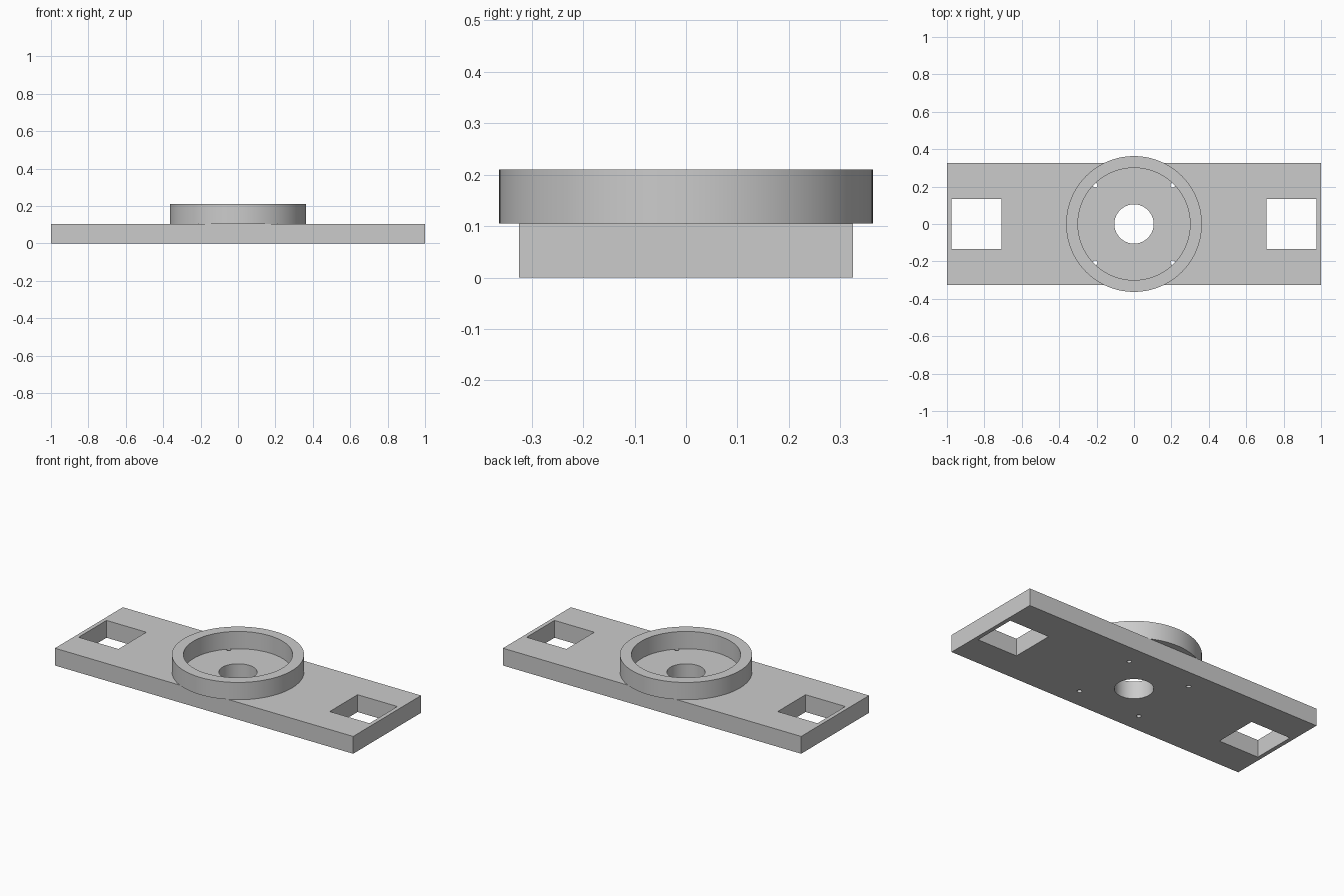
import bpy
import bmesh
import math

cube = bpy.data.objects.get("Cube")
if cube:
    bpy.data.objects.remove(cube, do_unlink=True)

# Dimensions
HALF_X, HALF_Y, THICK = 1.0, 0.325, 0.105
RING_OUT, RING_IN, RING_TOP = 0.363, 0.30, 0.21
BORE_R, SCREW_R, SCREW_POS = 0.105, 0.013, 0.207
SLOT_X, SLOT_W = 0.842, 0.267

grey = bpy.data.materials.new("light grey")
grey.use_nodes = True
grey.diffuse_color = (0.6, 0.6, 0.6, 1)
grey.node_tree.nodes["Principled BSDF"].inputs["Base Color"].default_value = (0.6, 0.6, 0.6, 1)


def finish(obj):
    bpy.ops.object.select_all(action='DESELECT')
    obj.select_set(True)
    bpy.context.view_layer.objects.active = obj
    bpy.ops.object.shade_smooth_by_angle(angle=math.radians(30))


def box(name, x, y, z, sx, sy, sz):
    bpy.ops.mesh.primitive_cube_add(size=1, location=(x, y, z))
    obj = bpy.context.object
    obj.name = name
    obj.scale = (sx, sy, sz)
    bpy.ops.object.transform_apply(location=True, rotation=False, scale=True)
    return obj


def cylinder(name, x, y, r, segments):
    bpy.ops.mesh.primitive_cylinder_add(vertices=segments, radius=r, depth=THICK * 3,
                                        location=(x, y, THICK / 2))
    obj = bpy.context.object
    obj.name = name
    return obj


def cut(target, cutter):
    bpy.ops.object.select_all(action='DESELECT')
    bpy.context.view_layer.objects.active = target
    target.select_set(True)
    mod = target.modifiers.new("cut", 'BOOLEAN')
    mod.operation = 'DIFFERENCE'
    mod.solver = 'EXACT'
    mod.object = cutter
    bpy.ops.object.modifier_apply(modifier=mod.name)
    bpy.data.objects.remove(cutter, do_unlink=True)


# Base plate with square slots, centre bore and four screw holes
plate = box("base_plate", 0, 0, THICK / 2, 2 * HALF_X, 2 * HALF_Y, THICK)
plate.data.materials.append(grey)
for side in (-1, 1):
    cut(plate, box("slot_cutter", side * SLOT_X, 0, THICK / 2, SLOT_W, SLOT_W, THICK * 3))
    for end in (-1, 1):
        cut(plate, cylinder("screw_cutter", side * SCREW_POS, end * SCREW_POS, SCREW_R, 24))
cut(plate, cylinder("bore_cutter", 0, 0, BORE_R, 96))
finish(plate)

# Raised collar: rectangular section revolved around z
bm = bmesh.new()
section = [(RING_IN, THICK), (RING_OUT, THICK), (RING_OUT, RING_TOP), (RING_IN, RING_TOP)]
verts = [bm.verts.new((r, 0, z)) for r, z in section]
edges = [bm.edges.new((verts[i], verts[(i + 1) % 4])) for i in range(4)]
bmesh.ops.spin(bm, geom=verts + edges, cent=(0, 0, 0), axis=(0, 0, 1),
               angle=2 * math.pi, steps=128, use_merge=True)
bmesh.ops.remove_doubles(bm, verts=bm.verts, dist=1e-5)
bmesh.ops.recalc_face_normals(bm, faces=bm.faces)
mesh = bpy.data.meshes.new("collar_ring")
bm.to_mesh(mesh)
bm.free()
ring = bpy.data.objects.new("collar_ring", mesh)
bpy.context.collection.objects.link(ring)
mesh.materials.append(grey)
finish(ring)
